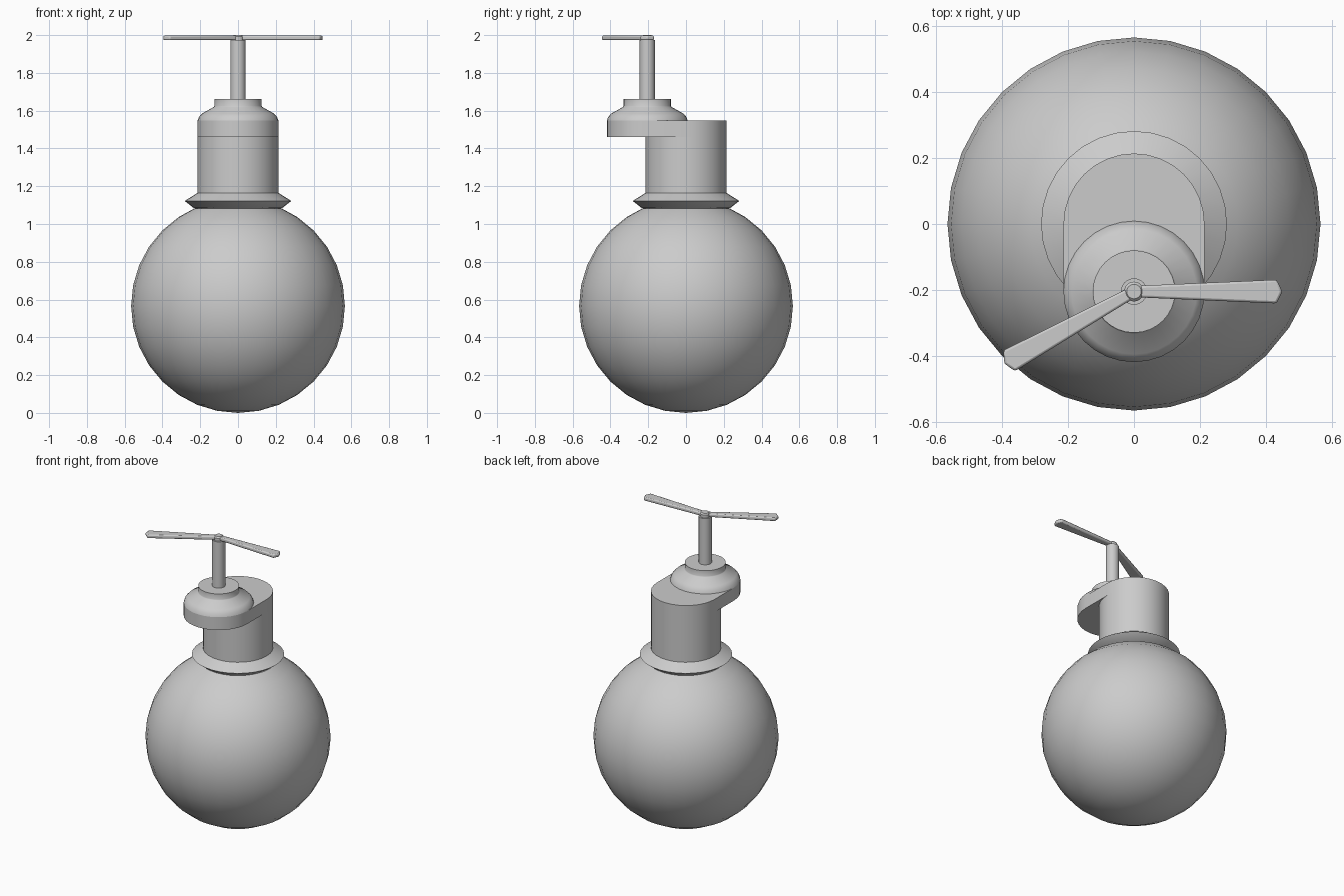
import bpy, bmesh
from math import sin, cos, pi, radians, asin

if "Cube" in bpy.data.objects:
    bpy.data.objects.remove(bpy.data.objects["Cube"])

HEAD_Y = -0.205


def finish(bm, name, angle=40):
    bmesh.ops.remove_doubles(bm, verts=bm.verts, dist=0.0001)
    bmesh.ops.recalc_face_normals(bm, faces=bm.faces)
    me = bpy.data.meshes.new(name)
    bm.to_mesh(me)
    bm.free()
    ob = bpy.data.objects.new(name, me)
    bpy.context.collection.objects.link(ob)
    bpy.ops.object.select_all(action='DESELECT')
    ob.select_set(True)
    bpy.context.view_layer.objects.active = ob
    bpy.ops.object.shade_smooth_by_angle(angle=radians(angle))
    return ob


def lathe(name, profile, y=0.0, sides=32):
    """Spin a (radius, z) profile around a vertical axis."""
    bm = bmesh.new()
    vs = [bm.verts.new((r, y, z)) for r, z in profile]
    es = [bm.edges.new(p) for p in zip(vs, vs[1:])]
    bmesh.ops.spin(bm, geom=vs + es, cent=(0, y, 0), axis=(0, 0, 1),
                   angle=2 * pi, steps=sides)
    return finish(bm, name)


def prism(name, outline, z0, z1):
    """Extrude a flat outline upwards."""
    bm = bmesh.new()
    f = bm.faces.new([bm.verts.new((x, y, z0)) for x, y in outline])
    top = bmesh.ops.extrude_face_region(bm, geom=[f])['geom']
    bmesh.ops.translate(bm, vec=(0, 0, z1 - z0),
                        verts=[v for v in top if isinstance(v, bmesh.types.BMVert)])
    return finish(bm, name)


# Round body, open under the collar
R, CZ = 0.566, 0.566
cut = pi - asin(0.23 / R)
angles = [i * pi / 16 for i in range(14)] + [cut]
lathe("round_body", [(R * sin(a), CZ - R * cos(a)) for a in angles])

# Collar and neck
lathe("collar", [(0.225, 1.083), (0.235, 1.085), (0.282, 1.122), (0.214, 1.165)])
lathe("neck", [(0.214, 1.085), (0.214, 1.46)])

# Overhanging head with a rounded-end outline
N = 16
back = [(0.214 * cos(i * pi / N), 0.214 * sin(i * pi / N)) for i in range(N + 1)]
front = [(-x, HEAD_Y - y) for x, y in back]
prism("head_block", back + front, 1.46, 1.547)

# Dome, boss and shaft above the overhang
lathe("head_dome", [(0.214, 1.547), (0.207, 1.567), (0.19, 1.585), (0.128, 1.62),
                    (0.125, 1.625), (0.125, 1.662), (0, 1.662)], HEAD_Y)
lathe("shaft", [(0.04, 1.66), (0.04, 1.973), (0, 1.973)], HEAD_Y, 24)
lathe("shaft_cap", [(0.03, 1.97), (0.03, 1.992), (0.022, 2.0), (0, 2.0)], HEAD_Y, 24)

# Two flared handle arms
arm = [(0.0, -0.017), (0.433, -0.036), (0.45, 0), (0.433, 0.036), (0.0, 0.017)]
for name, deg in (("right_arm", 0), ("left_arm", 209)):
    ob = prism(name, arm, 1.973, 1.997)
    ob.location.y = HEAD_Y
    ob.rotation_euler.z = radians(deg)
    bev = ob.modifiers.new("soft_edges", 'BEVEL')
    bev.width = 0.007
    bev.segments = 2
